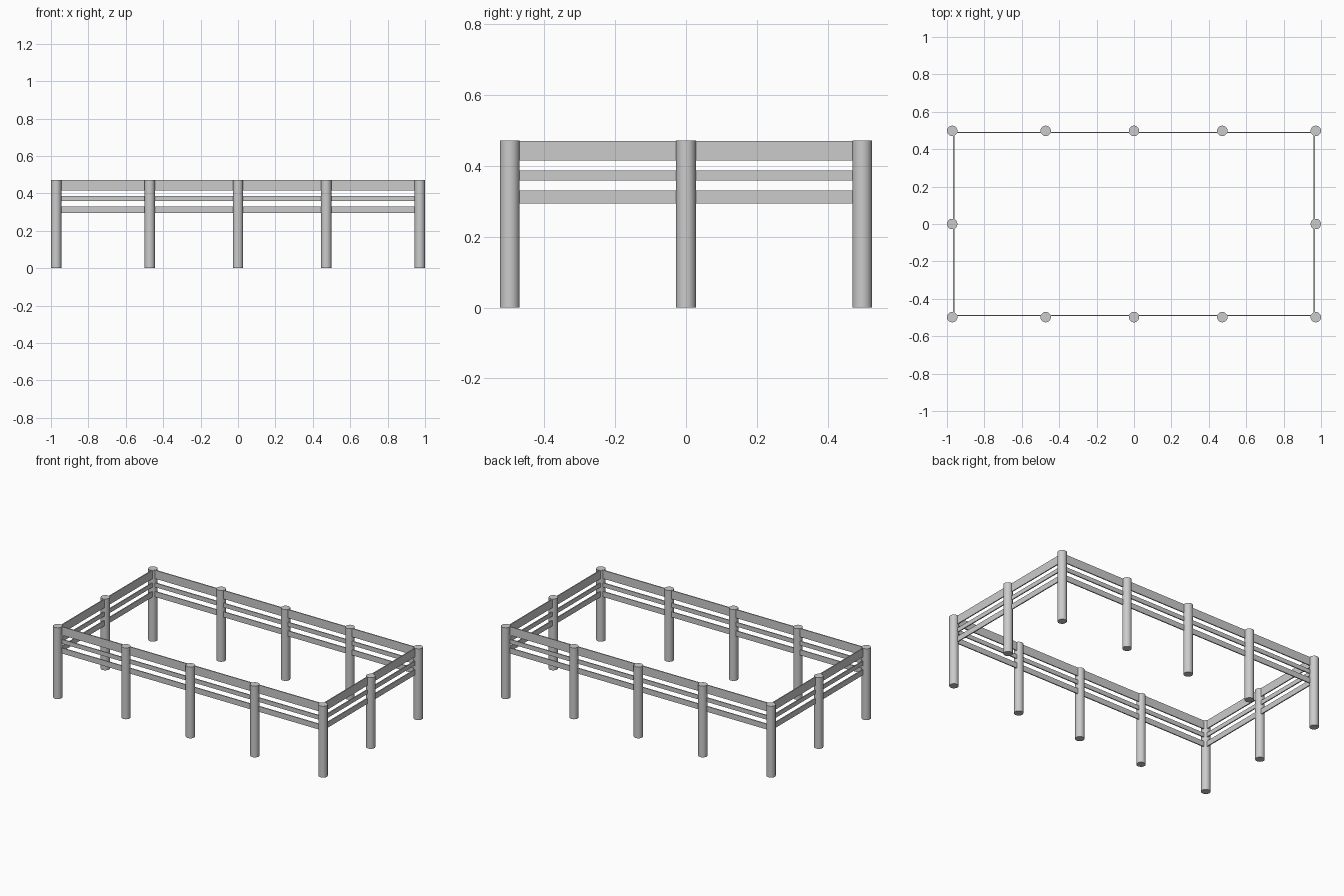
import bpy

cube = bpy.data.objects.get("Cube")
if cube:
    bpy.data.objects.remove(cube, do_unlink=True)

POST_R, HEIGHT = 0.028, 0.472
END_X, MID_X, SIDE_Y = 0.972, 0.472, 0.498
INSET, THICK = 0.009, 0.007

grey = bpy.data.materials.new("light_grey")
grey.use_nodes = True
colour = (0.6, 0.6, 0.6, 1)
grey.diffuse_color = colour
grey.node_tree.nodes["Principled BSDF"].inputs["Base Color"].default_value = colour


def add_post(name, x, y):
    bpy.ops.mesh.primitive_cylinder_add(vertices=20, radius=POST_R, depth=HEIGHT,
                                        location=(x, y, HEIGHT / 2))
    post = bpy.context.object
    post.name = name
    post.data.materials.append(grey)
    bpy.ops.object.shade_smooth_by_angle()


def add_rail(name, size, location):
    bpy.ops.mesh.primitive_cube_add(size=1, location=location)
    rail = bpy.context.object
    rail.name = name
    rail.scale = size
    bpy.ops.object.transform_apply(location=False, rotation=False, scale=True)
    rail.data.materials.append(grey)


# Round posts around the rectangle
for x in (-END_X, -MID_X, 0, MID_X, END_X):
    for y in (-SIDE_Y, 0, SIDE_Y):
        if y or abs(x) == END_X:
            add_post("post", x, y)

# Three flat rails on each side, set slightly inside the post centres
rail_x, rail_y = END_X - INSET, SIDE_Y - INSET
for level, low, high in (("top", 0.415, 0.471), ("middle", 0.359, 0.387),
                         ("bottom", 0.294, 0.33)):
    z, h = (low + high) / 2, high - low
    for s in (-1, 1):
        long_name = ("front" if s < 0 else "back") + f"_{level}_rail"
        end_name = ("right" if s < 0 else "left") + f"_{level}_rail"
        add_rail(long_name, (2 * rail_x - THICK, THICK, h), (0, s * rail_y, z))
        add_rail(end_name, (THICK, 2 * rail_y - THICK, h), (s * rail_x, 0, z))
